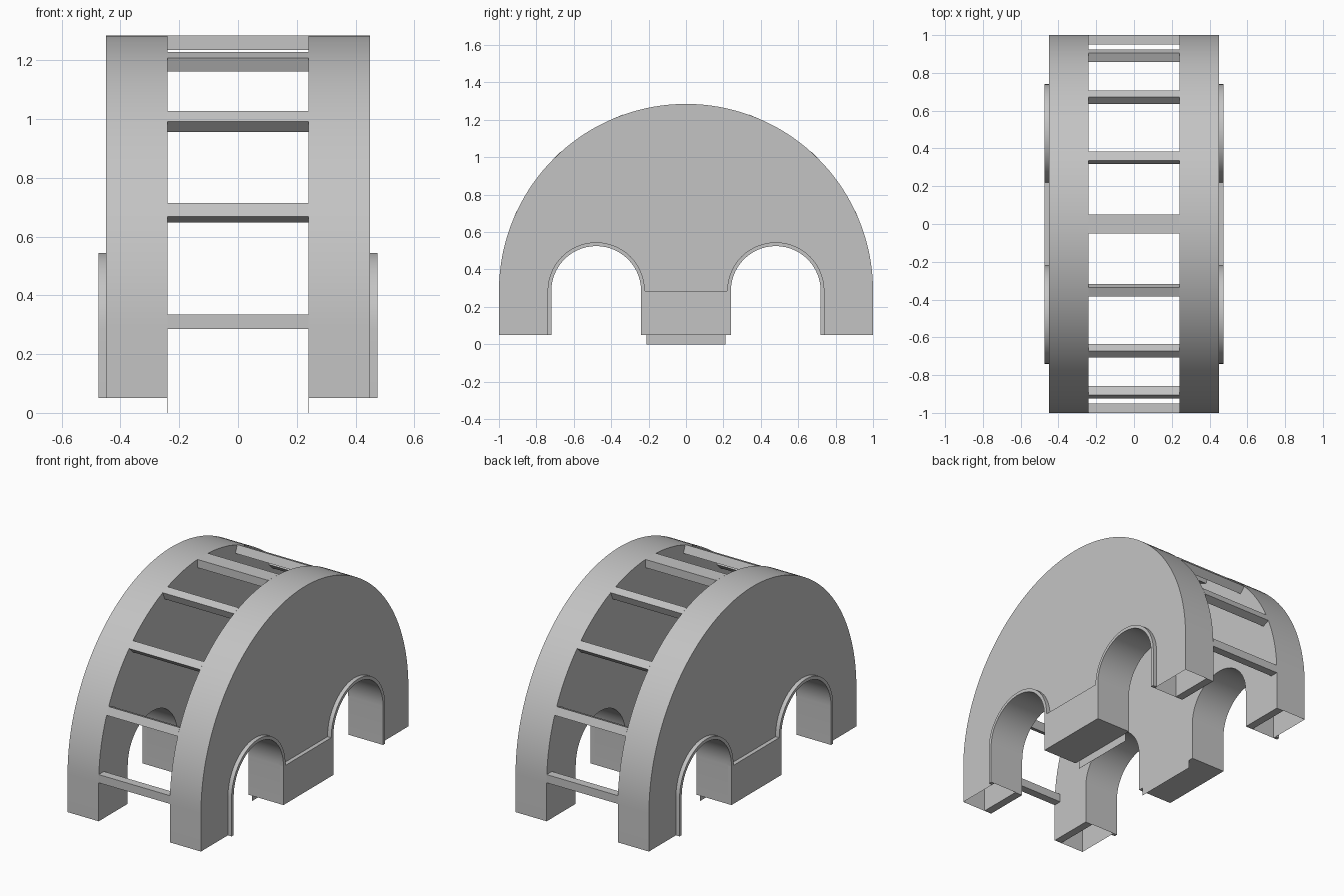
import bpy, bmesh, math

if "Cube" in bpy.data.objects:
    bpy.data.objects.remove(bpy.data.objects["Cube"], do_unlink=True)

# Main dimensions
BASE, SPRING = 0.05, 0.285          # leg bottom, arch spring line
INNER, OUTER, TRIM = 0.24, 0.45, 0.475
HOLE_Y, HOLE_R, TRIM_R = 0.48, 0.24, 0.26

grey = bpy.data.materials.new("light_grey")
grey.use_nodes = True
grey.diffuse_color = (0.55, 0.55, 0.55, 1)
grey.node_tree.nodes["Principled BSDF"].inputs["Base Color"].default_value = (0.55, 0.55, 0.55, 1)


def arc(cy, r, start, end, steps):
    """Points (y, z) on an arc about the spring line, angles in degrees."""
    angles = [math.radians(start + (end - start) * i / steps) for i in range(steps + 1)]
    return [(cy + r * math.cos(a), SPRING + r * math.sin(a)) for a in angles]


def extrude(name, profile, x0, x1, skip=None, inner_cap=True, mirror="X"):
    """Extrude a (y, z) profile along x; skip(a, b) leaves a wall open."""
    bm = bmesh.new()
    near = [bm.verts.new((x0, y, z)) for y, z in profile]
    far = [bm.verts.new((x1, y, z)) for y, z in profile]
    bm.faces.new(far)
    bm.faces.new(near[::-1])
    n = len(profile)
    for i in range(n):
        j = (i + 1) % n
        bm.faces.new((near[i], near[j], far[j], far[i]))
    bmesh.ops.recalc_face_normals(bm, faces=bm.faces)
    if skip:
        gone = [f for f in bm.faces if skip(f)]
        bmesh.ops.delete(bm, geom=gone, context="FACES")
    return finish(name, bm, mirror)


def finish(name, bm, mirror):
    mesh = bpy.data.meshes.new(name)
    bm.to_mesh(mesh)
    bm.free()
    mesh.materials.append(grey)
    obj = bpy.data.objects.new(name, mesh)
    bpy.context.collection.objects.link(obj)
    if mirror:
        mod = obj.modifiers.new("mirror", "MIRROR")
        mod.use_axis = ("X" in mirror, "Y" in mirror, False)
        mod.use_mirror_merge = False
    bpy.ops.object.select_all(action="DESELECT")
    obj.select_set(True)
    bpy.context.view_layer.objects.active = obj
    bpy.ops.object.shade_smooth_by_angle(angle=math.radians(30))
    return obj


def rect(y0, y1, z0, z1):
    return [(y0, z0), (y1, z0), (y1, z1), (y0, z1)]


# Hollow side panels: big half round with two arched openings, legs open below
edge = HOLE_Y + HOLE_R
near_edge = HOLE_Y - HOLE_R
panel = [(1, BASE)] + arc(0, 1, 0, 180, 72) + [(-1, BASE), (-edge, BASE)]
panel += arc(-HOLE_Y, HOLE_R, 180, 0, 28) + [(-near_edge, BASE), (near_edge, BASE)]
panel += arc(HOLE_Y, HOLE_R, 180, 0, 28) + [(edge, BASE)]


def leg_bottom(face):
    c = face.calc_center_median()
    return face.normal.z < -0.9 and c.z < BASE + 0.01 and abs(c.y) > edge


extrude("side_panel", panel, INNER, OUTER, skip=leg_bottom)

# Inner lip closing part of each leg bottom
extrude("leg_lip", rect(edge + 0.002, 0.998, BASE, SPRING), INNER + 0.001, INNER + 0.05, mirror="XY")

# Raised rim around each opening, running down the outer leg
rim = [(HOLE_Y + TRIM_R, BASE)] + arc(HOLE_Y, TRIM_R, 0, 180, 28)
rim += arc(HOLE_Y, HOLE_R, 180, 0, 28) + [(edge, BASE)]
extrude("arch_rim", rim, OUTER, TRIM, mirror="XY")

# Raised face of the centre block and the thin flange under it
extrude("centre_block_face", rect(-near_edge, near_edge, BASE, SPRING), OUTER, TRIM)
extrude("bottom_flange", rect(-0.21, 0.21, 0, BASE), INNER, INNER + 0.001)

# Rungs joining the panels, stepped around the half round
for k in range(5):
    a = math.radians(22.5 * k)
    c, s = math.cos(a), math.sin(a)
    corners = [(r * c - t * s, SPRING + r * s + t * c)
               for r, t in ((0.95, 0), (1, 0), (1, 0.05), (0.95, 0.05))]
    extrude("rung_%d" % (k + 1), corners, -INNER, INNER, mirror="Y")
